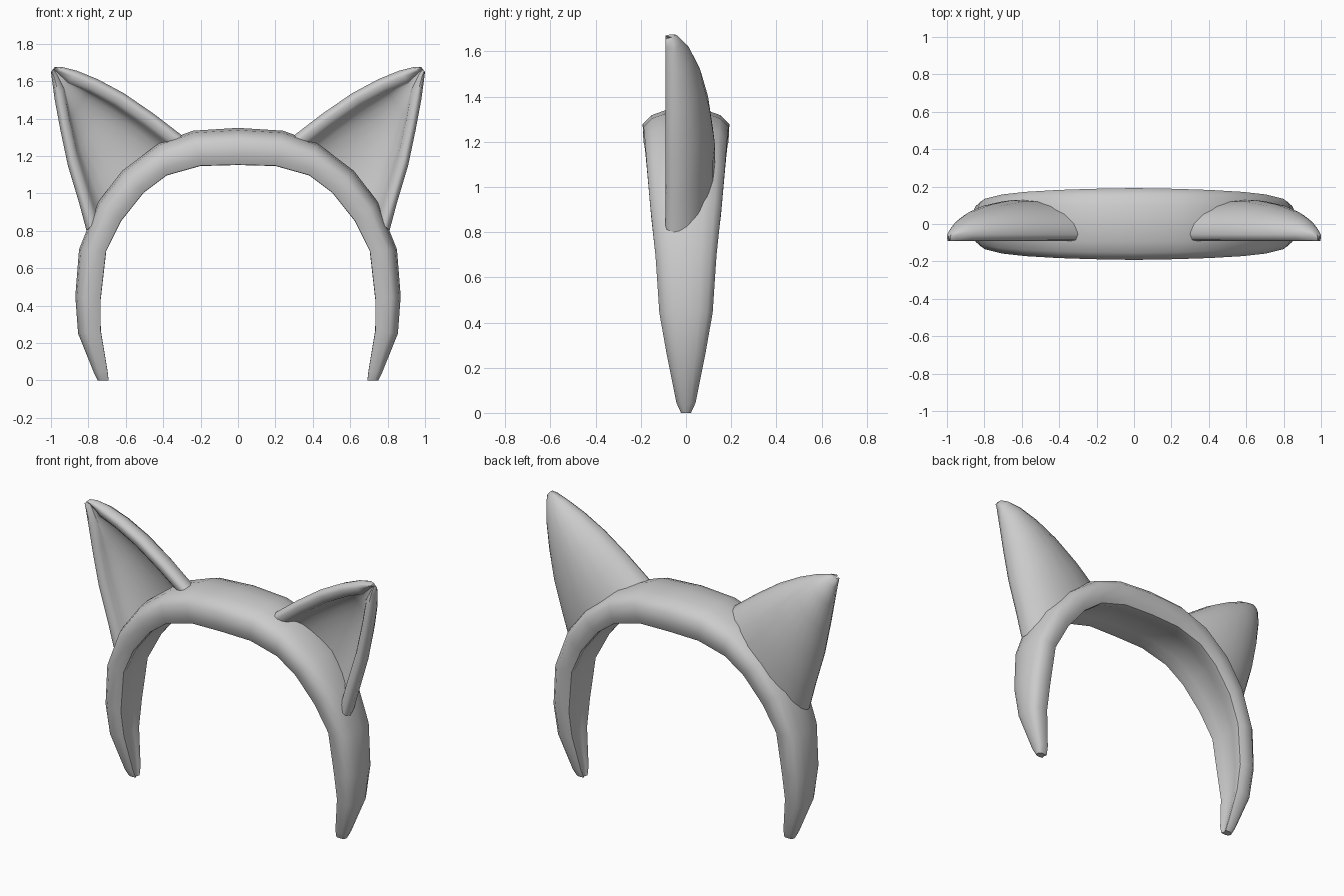
import bpy, bmesh, math
from mathutils import Vector

if "Cube" in bpy.data.objects:
    bpy.data.objects.remove(bpy.data.objects["Cube"])

grey = bpy.data.materials.new("plain grey")
grey.use_nodes = True
COLOUR = (0.6, 0.6, 0.6, 1)
grey.diffuse_color = COLOUR
grey.node_tree.nodes["Principled BSDF"].inputs["Base Color"].default_value = COLOUR


def loft(name, rings, cap_start, angle):
    """Skin closed rings into one half, close the ends and mirror it over x."""
    bm = bmesh.new()
    loops = [[bm.verts.new(p) for p in ring] for ring in rings]
    count = len(loops[0])
    for a, b in zip(loops, loops[1:]):
        for i in range(count):
            j = (i + 1) % count
            bm.faces.new((a[i], a[j], b[j], b[i]))
    bm.faces.new(loops[-1])
    if cap_start:
        bm.faces.new(loops[0][::-1])
    bmesh.ops.recalc_face_normals(bm, faces=bm.faces)
    mesh = bpy.data.meshes.new(name)
    bm.to_mesh(mesh)
    bm.free()
    mesh.materials.append(grey)
    obj = bpy.data.objects.new(name, mesh)
    bpy.context.collection.objects.link(obj)
    mirror = obj.modifiers.new("Mirror", 'MIRROR')
    mirror.merge_threshold = 0.001
    bpy.ops.object.select_all(action='DESELECT')
    obj.select_set(True)
    bpy.context.view_layer.objects.active = obj
    bpy.ops.object.shade_smooth_by_angle(angle=math.radians(angle))
    return obj


# Headband: outer x, outer z, inner x, inner z, half width
BAND = [
    (0, 1.35, 0, 1.145, .192), (.24, 1.335, .2, 1.14, .188),
    (.42, 1.27, .38, 1.09, .182), (.62, 1.12, .5, 1.0, .172),
    (.75, .95, .62, .85, .158), (.85, .7, .7, .69, .135),
    (.87, .45, .73, .43, .118), (.855, .25, .73, .27, .085),
    (.77, .04, .695, .05, .042), (.75, 0, .69, 0, .022),
]
# Cross-section, one side: height through the thickness, share of the half width
SIDE = [(.94, .5), (.84, .8), (.65, 1), (.25, .98), (.04, .88), (.03, .7), (.1, .4)]
SECTION = [(1, 0)] + SIDE + [(.13, 0)] + [(t, -v) for t, v in reversed(SIDE)]

band_rings = []
for ox, oz, ix, iz, half in BAND:
    outer, inner = Vector((ox, 0, oz)), Vector((ix, 0, iz))
    band_rings.append([inner.lerp(outer, t) + Vector((0, v * half, 0)) for t, v in SECTION])
loft("headband", band_rings, False, 60)

# Ears: upper edge x, z, outer edge x, z, rearmost y
EAR = [
    (.3, 1.31, .81, .8, .128), (.45, 1.425, .85, .95, .128),
    (.61, 1.535, .91, 1.15, .105), (.75, 1.61, .95, 1.34, .07),
    (.86, 1.655, .98, 1.5, .025), (.94, 1.675, .995, 1.61, -.025),
    (.98, 1.675, 1.0, 1.65, -.06),
]
FRONT, RIM, STEPS = -.09, .08, 10


def ear_ring(ux, uz, lx, lz, back):
    upper, lower = Vector((ux, 0, uz)), Vector((lx, 0, lz))
    middle, reach = (upper + lower) / 2, (lower - upper) / 2
    half = reach.length
    hollow = max(half - RIM, half * .08)
    rim = half - hollow
    shoulder = min(FRONT + .035, back)
    floor = FRONT + (back - FRONT) * .62 * min(1, hollow / .1)
    angles = [math.pi * i / STEPS for i in range(STEPS + 1)]
    # rounded back, then the rolled rim, then the hollow
    profile = [(half * math.cos(a), shoulder + (back - shoulder) * math.sin(a)) for a in angles]
    profile += [(-half + rim * .2, FRONT + .005), (-half + rim * .45, FRONT),
                (-half + rim * .8, FRONT + .01)]
    profile += [(-hollow * math.cos(a), FRONT + .025 + max(floor - FRONT - .025, 0) * math.sin(a))
                for a in angles]
    profile += [(half - rim * .8, FRONT + .01), (half - rim * .45, FRONT),
                (half - rim * .2, FRONT + .005)]
    across = reach.normalized()
    return [middle + across * u + Vector((0, y, 0)) for u, y in profile]


loft("cat_ears", [ear_ring(*row) for row in EAR], True, 50)
